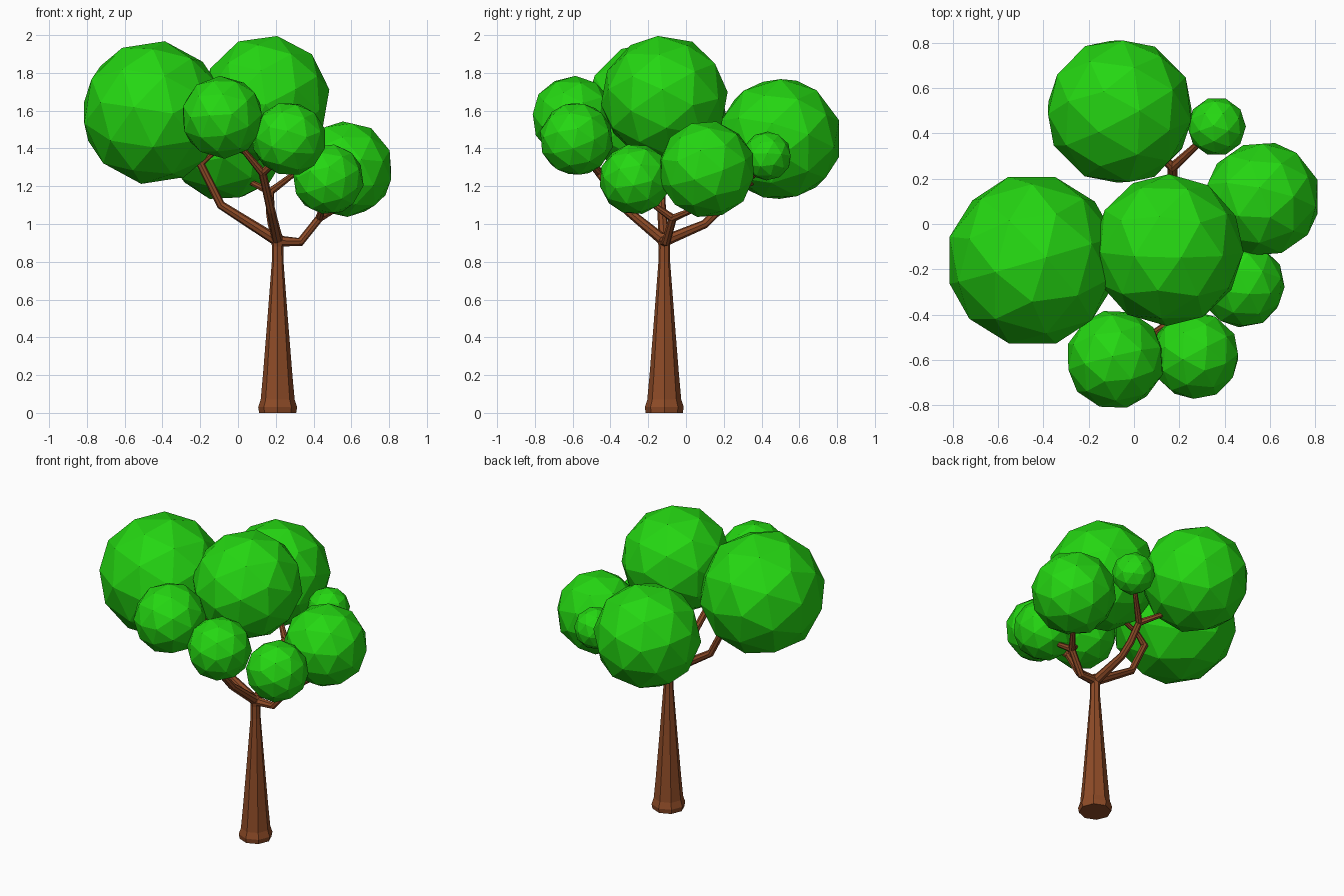
import bpy, bmesh, math
from mathutils import Vector, Euler

if "Cube" in bpy.data.objects:
    bpy.data.objects.remove(bpy.data.objects["Cube"])


def material(name, rgb):
    m = bpy.data.materials.new(name)
    m.diffuse_color = (*rgb, 1)
    m.use_nodes = True
    m.node_tree.nodes["Principled BSDF"].inputs["Base Color"].default_value = m.diffuse_color
    return m


LEAF = material("leaf green", (0.018, 0.68, 0.006))
BARK = material("bark brown", (0.27, 0.07, 0.02))


def finish(name, bm, mat):
    mesh = bpy.data.meshes.new(name)
    bm.normal_update()
    bm.to_mesh(mesh)
    bm.free()
    mesh.materials.append(mat)
    ob = bpy.data.objects.new(name, mesh)
    bpy.context.collection.objects.link(ob)
    return ob


def tube(name, points, radii, sides=8):
    """Faceted tube along a path, one ring per point, closed at both ends."""
    pts = [Vector(p) for p in points]
    bm = bmesh.new()
    rings = []
    for i, (p, r) in enumerate(zip(pts, radii)):
        before = (p - pts[i - 1]).normalized() if i else Vector()
        after = (pts[i + 1] - p).normalized() if i < len(pts) - 1 else Vector()
        q = Vector((0, 0, 1)).rotation_difference((before + after).normalized())
        rings.append([bm.verts.new(p + q @ Vector((r * math.cos(a), r * math.sin(a), 0)))
                      for a in (math.tau * k / sides for k in range(sides))])
    for lo, hi in zip(rings, rings[1:]):
        for k in range(sides):
            n = (k + 1) % sides
            bm.faces.new((lo[k], lo[n], hi[n], hi[k]))
    bm.faces.new(rings[0][::-1])
    bm.faces.new(rings[-1])
    return finish(name, bm, BARK)


# Trunk: flared foot, long taper, slight swelling where the branches start
TX, TY = 0.21, -0.115
profile = [(0.0, 0.098), (0.03, 0.103), (0.07, 0.09), (0.2, 0.078), (0.5, 0.054),
           (0.8, 0.031), (0.88, 0.03), (0.92, 0.036), (0.95, 0.02)]
tube("trunk", [(TX, TY, z) for z, r in profile], [r for z, r in profile])

# Main branches, each forking into two twigs that end inside the foliage
hub = (TX, TY, 0.91)
branches = {
    "left": ([(-0.09, -0.13, 1.10), (-0.20, -0.14, 1.32)],
             [(-0.38, -0.16, 1.48)], [(-0.13, -0.13, 1.38), (0.06, -0.12, 1.45)]),
    "front": ([(0.175, -0.31, 1.07), (0.13, -0.46, 1.27)],
              [(0.03, -0.52, 1.39), (-0.04, -0.56, 1.47)], [(0.23, -0.54, 1.36)]),
    "back": ([(0.18, 0.10, 1.00), (0.17, 0.17, 1.07), (0.17, 0.25, 1.17)],
             [(0.07, 0.35, 1.22), (0.0, 0.43, 1.32)], [(0.29, 0.36, 1.26), (0.35, 0.41, 1.32)]),
    "right": ([(0.33, -0.105, 0.905), (0.43, -0.07, 1.03)],
              [(0.52, 0.05, 1.08), (0.56, 0.09, 1.18)], [(0.45, -0.17, 1.10), (0.47, -0.24, 1.18)]),
}
for side, (stem, twig_a, twig_b) in branches.items():
    tube(side + "_branch", [hub] + stem, [0.03] + [0.023] * (len(stem) - 1) + [0.021])
    for n, twig in enumerate((twig_a, twig_b), 1):
        tube(f"{side}_twig_{n}", [stem[-1]] + twig, [0.021] + [0.015] * len(twig))

# Foliage: low-poly balls (centre, radius)
balls = {
    "foliage_left": ((-0.45, -0.16, 1.59), 0.383),
    "foliage_top": ((0.15, -0.115, 1.665), 0.337),
    "foliage_back": ((-0.063, 0.497, 1.45), 0.329),
    "foliage_right": ((0.567, 0.11, 1.29), 0.258),
    "foliage_back_small": ((0.365, 0.43, 1.36), 0.13),
    "foliage_right_small": ((0.478, -0.27, 1.237), 0.19),
    "foliage_front_left": ((-0.083, -0.598, 1.565), 0.22),
    "foliage_front": ((0.27, -0.58, 1.45), 0.197),
}
for i, (name, (centre, radius)) in enumerate(balls.items()):
    bm = bmesh.new()
    bmesh.ops.create_icosphere(bm, subdivisions=2, radius=radius)
    ob = finish(name, bm, LEAF)
    ob.location = centre
    ob.rotation_euler = Euler((0.5 + 0.7 * i, 0.3 * i, 0.9 * i))
